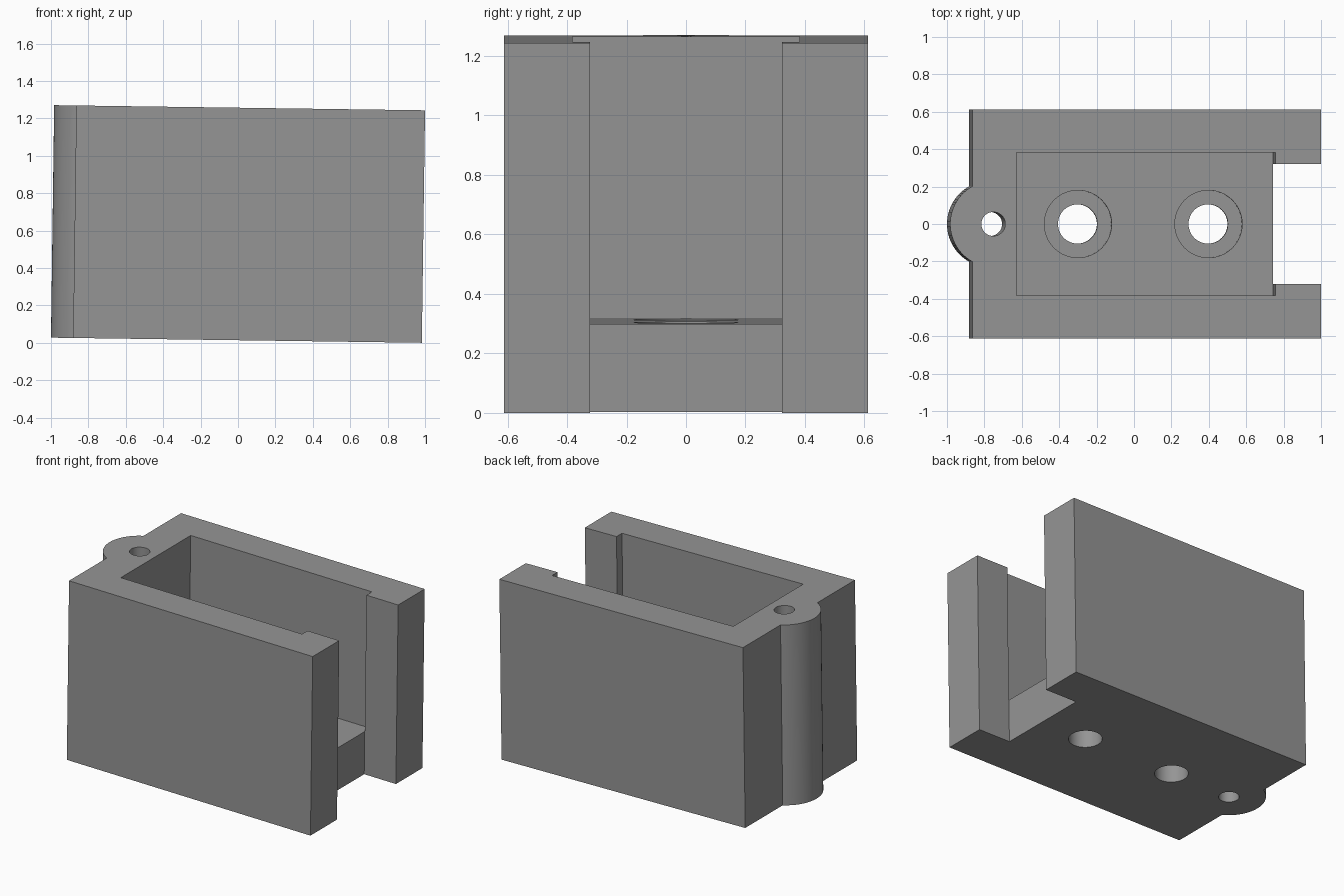
import bpy, bmesh, math
from mathutils import Matrix

if "Cube" in bpy.data.objects:
    bpy.data.objects.remove(bpy.data.objects["Cube"])

L, W, H = 1.983, 0.612, 1.243      # length, half width, height
BACK = -0.873                      # flat rear wall of the body
LUG_X, LUG_R = -0.761, 0.2305      # rounded screw lug
FLOOR = 0.296                      # floor thickness
POCKET_END = 0.749

grey = bpy.data.materials.new("plain grey")
grey.diffuse_color = (0.30, 0.30, 0.30, 1)
grey.use_nodes = True
grey.node_tree.nodes["Principled BSDF"].inputs["Base Color"].default_value = grey.diffuse_color


def prism(name, outline, z0, z1):
    """Extrude a flat outline from z0 to z1."""
    bm = bmesh.new()
    face = bm.faces.new([bm.verts.new((x, y, z0)) for x, y in outline])
    top = bmesh.ops.extrude_face_region(bm, geom=[face])["geom"]
    bmesh.ops.translate(bm, vec=(0, 0, z1 - z0),
                        verts=[v for v in top if isinstance(v, bmesh.types.BMVert)])
    bmesh.ops.recalc_face_normals(bm, faces=bm.faces)
    mesh = bpy.data.meshes.new(name)
    bm.to_mesh(mesh)
    bm.free()
    obj = bpy.data.objects.new(name, mesh)
    bpy.context.collection.objects.link(obj)
    mesh.materials.append(grey)
    return obj


def rect(x0, x1, half):
    return [(x0, -half), (x1, -half), (x1, half), (x0, half)]


def circle(x, r, n=64):
    return [(x + r * math.cos(2 * math.pi * i / n), r * math.sin(2 * math.pi * i / n))
            for i in range(n)]


# Body outline: rectangle with the lug arc on the rear wall
half_arc = math.acos((LUG_X - BACK) / LUG_R)
arc = [math.pi - half_arc + 2 * half_arc * i / 32 for i in range(33)]
outline = [(BACK, -W), (L / 2, -W), (L / 2, W), (BACK, W)]
outline += [(LUG_X + LUG_R * math.cos(a), LUG_R * math.sin(a)) for a in arc]
body = prism("holder_body", outline, 0, H)

# Cutters: pocket, open front slot, screw hole, floor holes with counterbores
cutters = [
    prism("pocket_cutter", rect(-0.638, POCKET_END, 0.382), FLOOR, H + 0.2),
    prism("slot_cutter", rect(POCKET_END, 1.3, 0.322), -0.2, H + 0.3),
    prism("screw_hole_cutter", circle(LUG_X, 0.064), -0.2, H + 0.2),
]
for x in (-0.295, 0.403):
    cutters.append(prism("counterbore_cutter", circle(x, 0.18), FLOOR - 0.14, FLOOR + 0.1))
    cutters.append(prism("floor_hole_cutter", circle(x, 0.105), -0.2, FLOOR + 0.15))

bpy.context.view_layer.objects.active = body
body.select_set(True)
for cutter in cutters:
    cutter.hide_render = True
    mod = body.modifiers.new("cut", 'BOOLEAN')
    mod.operation, mod.solver, mod.object = 'DIFFERENCE', 'EXACT', cutter
    bpy.ops.object.modifier_apply(modifier=mod.name)
    bpy.data.objects.remove(cutter)

# The block leans slightly toward its open end
body.data.transform(Matrix.Rotation(0.0138, 4, 'Y') @ Matrix.Translation((0, 0, -H / 2)))
low = min(v.co.z for v in body.data.vertices)
body.data.transform(Matrix.Translation((0, 0, -low)))

bpy.ops.object.select_all(action='DESELECT')
body.select_set(True)
bpy.ops.object.shade_smooth_by_angle(angle=math.radians(30))
